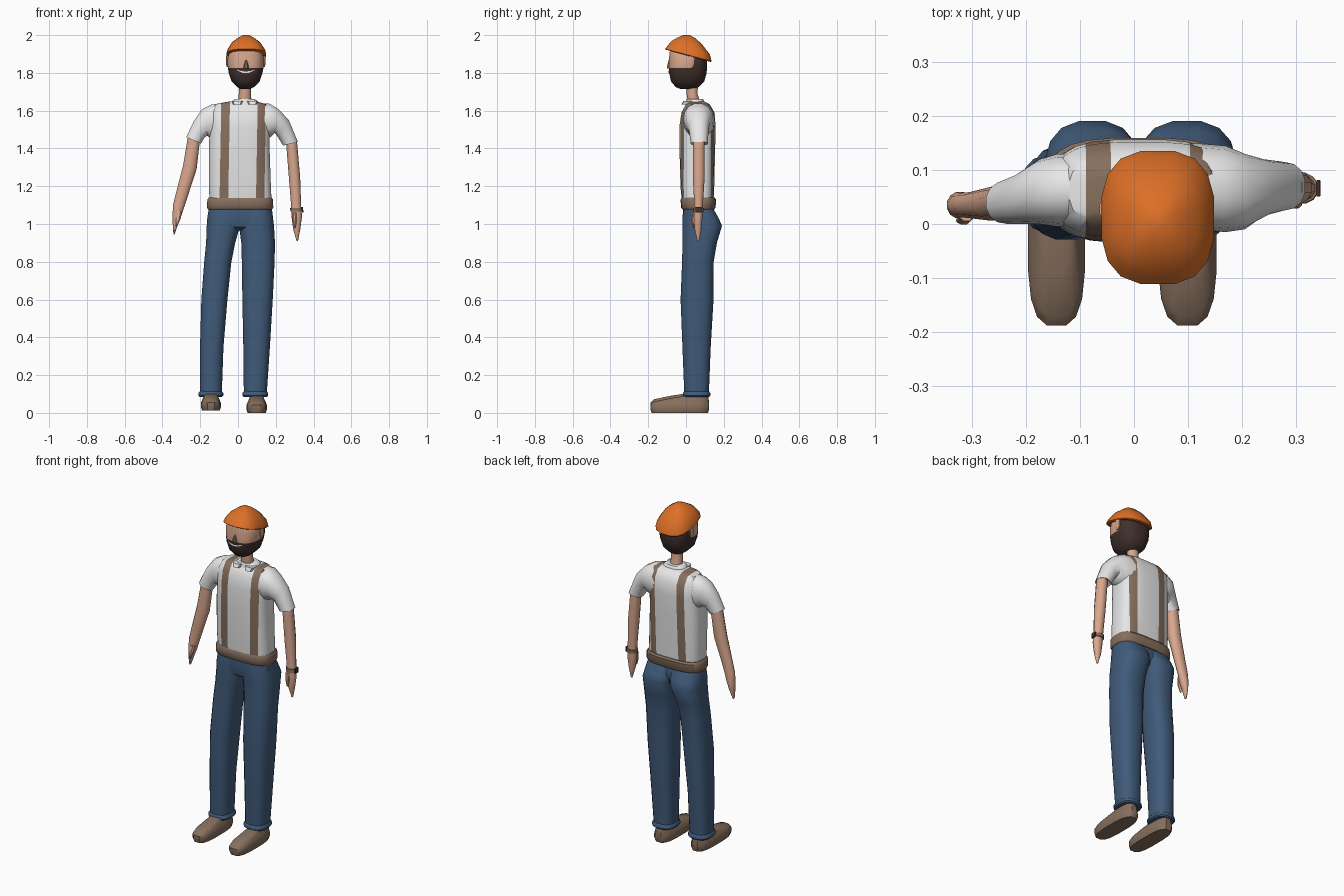
import bpy, bmesh, math
from mathutils import Vector


def material(name, rgb):
    m = bpy.data.materials.new(name)
    m.diffuse_color = (*rgb, 1)
    return m


ORANGE = material("orange", (0.72, 0.16, 0.02))
DENIM = material("denim blue", (0.052, 0.105, 0.195))
WHITE = material("off white", (0.80, 0.80, 0.80))
BROWN = material("leather brown", (0.24, 0.16, 0.11))
SKIN = material("skin", (0.70, 0.39, 0.27))
HAIR = material("dark brown hair", (0.052, 0.030, 0.025))


def add_object(name, bm, mats):
    bmesh.ops.recalc_face_normals(bm, faces=bm.faces)
    me = bpy.data.meshes.new(name)
    bm.to_mesh(me)
    bm.free()
    ob = bpy.data.objects.new(name, me)
    bpy.context.collection.objects.link(ob)
    for m in mats:
        me.materials.append(m)
    bpy.ops.object.select_all(action='DESELECT')
    ob.select_set(True)
    bpy.context.view_layer.objects.active = ob
    bpy.ops.object.shade_smooth_by_angle(angle=math.radians(40))
    return ob


def loft_mesh(rings, n=16, power=2.5):
    """Skin rounded sections (xa, za, xb, zb, y0, y1); a-b is the width line."""
    bm = bmesh.new()
    loops = []
    for xa, za, xb, zb, y0, y1 in rings:
        loop = []
        for i in range(n):
            a = 2 * math.pi * (i + 0.5) / n
            c, s = math.cos(a), math.sin(a)
            u = math.copysign(abs(c) ** (2 / power), c)
            v = math.copysign(abs(s) ** (2 / power), s)
            loop.append(bm.verts.new(((xa + xb) / 2 + u * (xb - xa) / 2,
                                      (y0 + y1) / 2 + v * (y1 - y0) / 2,
                                      (za + zb) / 2 + u * (zb - za) / 2)))
        loops.append(loop)
    for p, q in zip(loops, loops[1:]):
        for i in range(n):
            j = (i + 1) % n
            bm.faces.new((p[i], p[j], q[j], q[i]))
    bm.faces.new(loops[0])
    bm.faces.new(loops[-1])
    return bm


def loft(name, rings, mat, n=16, power=2.5):
    return add_object(name, loft_mesh(rings, n, power), [mat])


def flat(rows):
    """Rows (z, x0, x1, y0, y1) to level sections."""
    return [(x0, z, x1, z, y0, y1) for z, x0, x1, y0, y1 in rows]


def cut(bm, co, no):
    bmesh.ops.bisect_plane(bm, geom=bm.verts[:] + bm.edges[:] + bm.faces[:],
                           plane_co=co, plane_no=no, dist=1e-5)


# Shirt body, with the suspenders cut into its surface
bm = loft_mesh(flat([(1.09, -.15, .18, -.02, .145), (1.20, -.155, .175, -.03, .15),
                     (1.40, -.155, .168, -.035, .155), (1.52, -.15, .17, -.035, .157),
                     (1.59, -.148, .173, -.025, .152), (1.635, -.12, .15, .0, .125),
                     (1.648, -.05, .10, .015, .10)]), 24, 3.2)
LEAN = 0.018
STRAPS = [(-.098, -.052), (.095, .139)]
for strap in STRAPS:
    for x in strap:
        cut(bm, (x, 0, 1.12), (1, 0, -LEAN))
for f in bm.faces:
    c = f.calc_center_median()
    x = c.x - LEAN * (c.z - 1.12)
    f.material_index = int(any(a < x < b for a, b in STRAPS))
add_object("shirt_and_suspenders", bm, [WHITE, BROWN])

# Sleeves, outer edge first
loft("left_sleeve", [(-.08, 1.64, -.10, 1.45, .0, .13), (-.14, 1.635, -.145, 1.45, -.005, .13),
                     (-.19, 1.61, -.16, 1.465, .0, .12), (-.235, 1.545, -.175, 1.46, .0, .095),
                     (-.275, 1.46, -.195, 1.425, .0, .08), (-.262, 1.46, -.21, 1.435, .012, .07)],
     WHITE, 14, 2.2)
loft("right_sleeve", [(.10, 1.64, .12, 1.45, -.01, .15), (.165, 1.64, .175, 1.46, -.015, .145),
                      (.215, 1.61, .195, 1.48, -.01, .13), (.27, 1.55, .21, 1.46, .015, .12),
                      (.318, 1.435, .238, 1.415, .025, .115), (.305, 1.44, .25, 1.425, .035, .105)],
     WHITE, 14, 2.2)

# Arms running into tapered hands
loft("left_arm", [(-.265, 1.47, -.20, 1.445, .01, .075), (-.292, 1.31, -.218, 1.29, .005, .07),
                  (-.328, 1.17, -.262, 1.155, .01, .06), (-.345, 1.10, -.285, 1.085, .012, .058),
                  (-.347, 1.05, -.30, 1.04, .01, .06), (-.346, 1.0, -.318, .995, .015, .055),
                  (-.342, .945, -.335, .945, .025, .04)], SKIN, 12, 2.1)
loft("right_arm", flat([(1.45, .252, .312, .035, .10), (1.25, .268, .33, .035, .10),
                        (1.10, .28, .335, .043, .09), (1.04, .282, .34, .04, .088),
                        (.97, .292, .33, .045, .082), (.91, .31, .318, .06, .07)]), SKIN, 12, 2.1)
loft("left_thumb", flat([(1.07, -.325, -.295, .005, .03), (1.03, -.328, -.302, -.002, .02),
                         (.99, -.33, -.32, .002, .01)]), SKIN, 8, 2)
loft("right_thumb", flat([(1.06, .285, .31, .032, .055), (1.02, .288, .312, .028, .048),
                          (.98, .297, .305, .034, .042)]), SKIN, 8, 2)

# Wristwatch
loft("watch_band", flat([(1.066, .276, .342, .037, .095), (1.086, .275, .341, .038, .096)]),
     BROWN, 12, 2.1)
loft("watch_face", flat([(1.062, .338, .346, .05, .082), (1.09, .337, .345, .05, .082)]),
     HAIR, 8, 5)

# Belt
loft("belt", flat([(1.078, -.16, .182, -.02, .15), (1.087, -.166, .188, -.027, .157),
                   (1.13, -.163, .186, -.029, .16), (1.14, -.155, .18, -.022, .152)]),
     BROWN, 24, 3.2)

# Trousers: pelvis, two legs and rolled hems
loft("trouser_hips", flat([(1.09, -.155, .18, -.015, .142), (1.03, -.16, .185, -.019, .155),
                           (.985, -.13, .16, -.01, .14), (.965, -.04, .06, .02, .11)]),
     DENIM, 24, 3.0)
LEVELS = [(1.09, -.012, .14), (1.03, -.02, .175), (.99, -.02, .192), (.90, -.02, .165),
          (.80, -.022, .148), (.60, -.03, .147), (.35, -.02, .132), (.10, -.01, .122)]
WIDTHS = {
    "left": [(-.155, .03), (-.164, .02), (-.167, .012), (-.17, -.014),
             (-.18, -.034), (-.195, -.055), (-.202, -.076), (-.203, -.085)],
    "right": [(-.01, .18), (-.005, .187), (.004, .192), (.016, .197),
              (.019, .195), (.022, .185), (.027, .17), (.03, .153)]}
for side, widths in WIDTHS.items():
    rows = [(z, x0, x1, y0, y1) for (z, y0, y1), (x0, x1) in zip(LEVELS, widths)]
    loft(side + "_trouser_leg", flat(rows), DENIM, 16, 2.6)
    x0, x1 = widths[-1]
    loft(side + "_hem", flat([(z, x0 - g, x1 + g, -.01 - g, .122 + g)
                              for z, g in ((.085, .002), (.092, .008), (.105, .008), (.115, .0))]),
         DENIM, 16, 2.6)

# Shoes: flat sole, sloping toe
for side, x0, x1, base in (("left", -.197, -.09, .012), ("right", .044, .154, 0)):
    rows = [(0, .006, -.184, .118), (.018, 0, -.19, .124), (.042, 0, -.19, .124),
            (.06, .008, -.172, .122), (.078, .016, -.085, .12), (.09, .02, -.01, .115)]
    loft(side + "_shoe", flat([(z + base, x0 + g, x1 - g, y0, y1) for z, g, y0, y1 in rows]),
         BROWN, 16, 3.0)

# Neck and collar
loft("neck", flat([(1.62, -.002, .074, .012, .085), (1.69, .003, .07, .002, .062),
                   (1.75, .003, .07, .0, .065)]), SKIN, 12, 2.1)
loft("collar", flat([(1.635, -.035, .108, -.005, .10), (1.652, -.03, .103, .0, .097),
                     (1.662, -.015, .088, .003, .09)]), WHITE, 16, 2.4)
for side, x0, x1 in (("left", -.035, .028), ("right", .046, .108)):
    loft(side + "_collar_flap", flat([(1.632, x0 + .01, x1 - .01, -.024, .03),
                                      (1.652, x0, x1, -.014, .04)]), WHITE, 10, 3)

# Head: face skin above the beard, hair on the back half
bm = loft_mesh(flat([(1.715, .015, .065, -.03, .04), (1.725, -.005, .085, -.055, .068),
                     (1.755, -.035, .115, -.08, .097), (1.80, -.05, .13, -.09, .11),
                     (1.835, -.055, .137, -.091, .112), (1.88, -.055, .137, -.09, .113),
                     (1.91, -.047, .129, -.087, .10), (1.93, -.03, .112, -.085, .06)]), 24, 2.6)
cut(bm, (0, 0, 1.825), (0, 0, 1))
cut(bm, (0, .03, 0), (0, 1, 0))
for f in bm.faces:
    c = f.calc_center_median()
    f.material_index = int(c.z < 1.825 or c.y > .03)
add_object("head_and_beard", bm, [SKIN, HAIR])

# Ears
for side, x in (("left", -.056), ("right", .138)):
    loft(side + "_ear", flat([(1.83, x - .004, x + .004, .018, .036), (1.85, x - .009, x + .009, .012, .044),
                              (1.89, x - .009, x + .009, .01, .046)]), SKIN, 8, 2.2)

# Nose
loft("nose", flat([(1.822, .03, .056, -.10, -.07), (1.832, .028, .058, -.102, -.07),
                   (1.868, .038, .048, -.093, -.07)]), BROWN, 8, 2.4)

# Smile: a thin curved strip on the beard
bm = bmesh.new()
pairs = []
for i in range(9):
    t = i / 4 - 1
    y = .01 - .1 * (1 - abs(t * .5) ** 2.6) ** (1 / 2.6) - .004
    z = 1.803 + .013 * t * t
    h = .005 * (1 - .7 * t * t)
    pairs.append((bm.verts.new((.041 + .046 * t, y, z - h)),
                  bm.verts.new((.041 + .046 * t, y, z + h))))
for (a, b), (c, d) in zip(pairs, pairs[1:]):
    bm.faces.new((a, c, d, b))
add_object("smile", bm, [WHITE])

# Cap: dome with its rim dipping toward the back
bm = loft_mesh(flat([(1.89, -.058, .146, -.108, .132), (1.894, -.062, .15, -.113, .137),
                     (1.92, -.056, .143, -.10, .128), (1.96, -.032, .117, -.078, .085),
                     (1.985, .0, .085, -.045, .05), (2.0, .025, .06, -.015, .02)]), 16, 2.7)
for v in bm.verts:
    v.co.z -= .275 * (v.co.y - .013) * (2.0 - v.co.z) / .11
add_object("cap", bm, [ORANGE])
